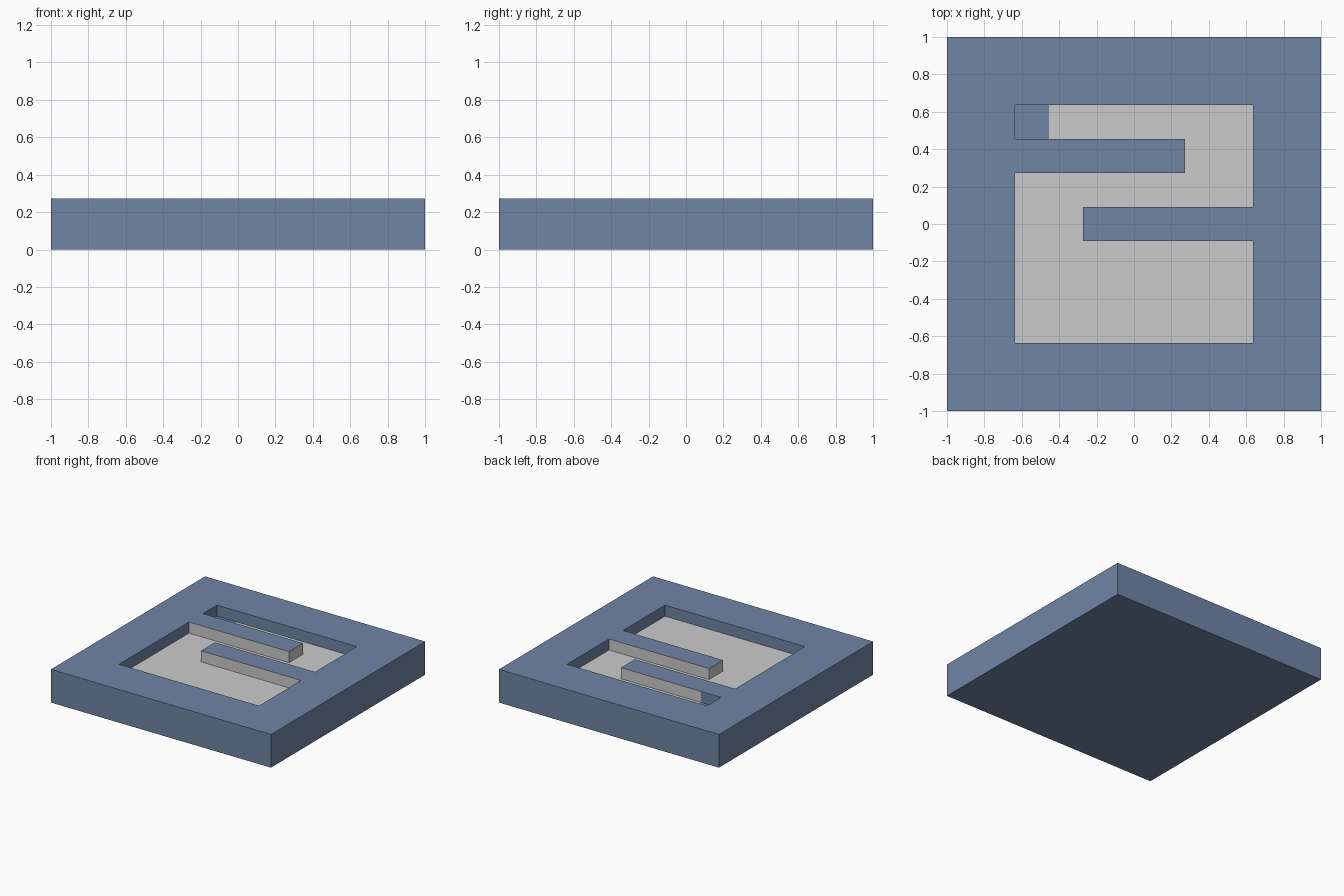
import bpy, bmesh
from mathutils import Matrix, Vector

if "Cube" in bpy.data.objects:
    bpy.data.objects.remove(bpy.data.objects["Cube"])

U = 2 / 11            # grid module
FLOOR, TOP = U, 1.5 * U
INNER = 3.5 * U       # half width of the recess

blue = bpy.data.materials.new("slate_blue")
blue.diffuse_color = (0.16, 0.235, 0.38, 1)
blue.use_nodes = True
blue.node_tree.nodes["Principled BSDF"].inputs["Base Color"].default_value = blue.diffuse_color
grey = bpy.data.materials.new("light_grey")
grey.diffuse_color = (0.8, 0.8, 0.8, 1)
grey.use_nodes = True
grey.node_tree.nodes["Principled BSDF"].inputs["Base Color"].default_value = grey.diffuse_color


def box(x0, x1, y0, y1, z0, z1):
    bm = bmesh.new()
    size = Vector((x1 - x0, y1 - y0, z1 - z0))
    mid = Vector((x0 + x1, y0 + y1, z0 + z1)) / 2
    bmesh.ops.create_cube(bm, size=1, matrix=Matrix.Translation(mid) @ Matrix.Diagonal(size.to_4d()))
    bm.normal_update()
    return bm


def facing(bm, axis, sign):
    return next(f for f in bm.faces if f.normal[axis] * sign > 0.9)


def split(bm, face, point, normal):
    """Cut one face with a plane and return its pieces."""
    out = bmesh.ops.bisect_plane(bm, geom=[face] + list(face.edges) + list(face.verts),
                                 plane_co=point, plane_no=normal)
    return [g for g in out["geom"] if isinstance(g, bmesh.types.BMFace)]


def finish(bm, name):
    me = bpy.data.meshes.new(name)
    bm.to_mesh(me)
    bm.free()
    me.materials.append(blue)
    me.materials.append(grey)
    bpy.context.collection.objects.link(bpy.data.objects.new(name, me))


# Tray: square slab with a recessed grey floor and one blue start cell
bm = box(-1, 1, -1, 1, 0, TOP)
top = facing(bm, 2, 1)
bmesh.ops.inset_region(bm, faces=[top], thickness=1 - INNER, use_even_offset=True)
floor = bmesh.ops.extrude_discrete_faces(bm, faces=[top])["faces"][0]
bmesh.ops.translate(bm, verts=floor.verts, vec=(0, 0, FLOOR - TOP))
corner = (-2.5 * U, 2.5 * U, FLOOR)
strips = split(bm, floor, corner, (0, 1, 0))
back = max(strips, key=lambda f: f.calc_center_median().y)
split(bm, back, corner, (1, 0, 0))
bm.normal_update()
for f in bm.faces:
    c = f.calc_center_median()
    if abs(c.z - FLOOR) < 1e-4 and f.normal.z > 0.9:
        f.material_index = 0 if c.x < corner[0] and c.y > corner[1] else 1
finish(bm, "tray")

# Partitions: grey sides, blue tops, joined to the rim at one end
for name, x0, x1, y0, joined in (("back_partition", -3.5, 1.5, 1.5, -1),
                                 ("middle_partition", -1.5, 3.5, -0.5, 1)):
    bm = box(x0 * U, x1 * U, y0 * U, (y0 + 1) * U, FLOOR, TOP)
    bmesh.ops.delete(bm, geom=[facing(bm, 2, -1), facing(bm, 0, joined)], context="FACES")
    for f in bm.faces:
        f.material_index = 0 if f.normal.z > 0.9 else 1
    # the side bordering the start cell is blue
    if joined < 0:
        pieces = split(bm, facing(bm, 1, 1), corner, (1, 0, 0))
        min(pieces, key=lambda f: f.calc_center_median().x).material_index = 0
    finish(bm, name)
